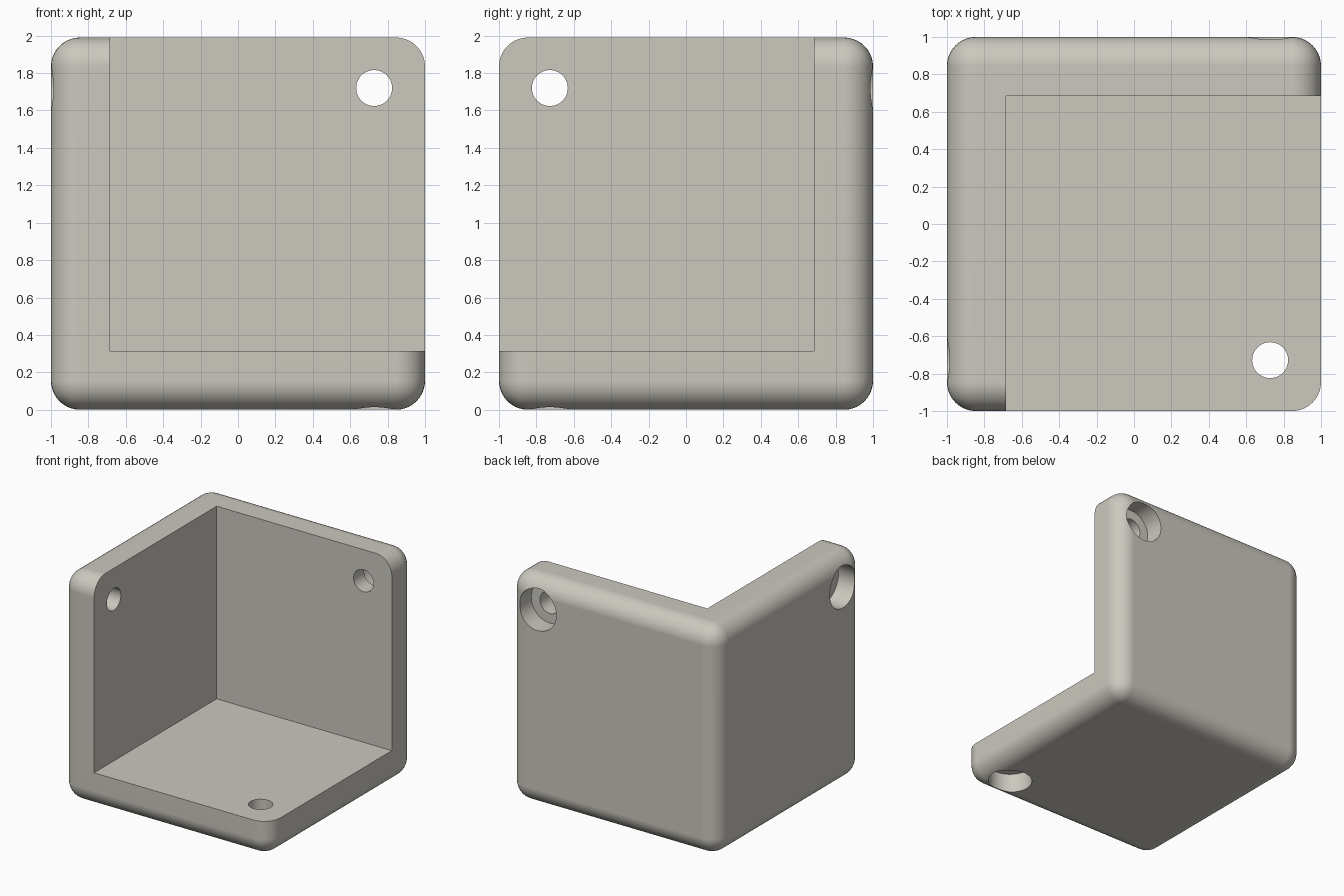
import bpy, bmesh, math
from mathutils import Matrix, Vector

if "Cube" in bpy.data.objects:
    bpy.data.objects.remove(bpy.data.objects["Cube"])

H = 1.99            # overall height
WALL = 0.315        # wall thickness
FILLET = 0.155      # outer edge radius
HOLE_R, BORE_R, BORE_DEPTH = 0.096, 0.18, 0.17


def make_object(name, bm):
    mesh = bpy.data.meshes.new(name)
    bmesh.ops.recalc_face_normals(bm, faces=bm.faces)
    bm.to_mesh(mesh)
    bm.free()
    obj = bpy.data.objects.new(name, mesh)
    bpy.context.collection.objects.link(obj)
    return obj


def box(name, lo, hi, bevel=0.0):
    lo, hi = Vector(lo), Vector(hi)
    bm = bmesh.new()
    bmesh.ops.create_cube(bm, size=1)
    for v in bm.verts:
        v.co = Vector([c * s for c, s in zip(v.co, hi - lo)]) + (lo + hi) / 2
    if bevel:
        bmesh.ops.bevel(bm, geom=bm.edges[:], offset=bevel, segments=10,
                        profile=0.5, affect='EDGES')
    return make_object(name, bm)


def cylinder(name, start, end, radius):
    start, end = Vector(start), Vector(end)
    axis = end - start
    rot = axis.to_track_quat('Z', 'Y').to_matrix().to_4x4()
    bm = bmesh.new()
    bmesh.ops.create_cone(bm, cap_ends=True, segments=48, radius1=radius, radius2=radius,
                          depth=axis.length, matrix=Matrix.Translation((start + end) / 2) @ rot)
    return make_object(name, bm)


# Rounded block that becomes the three-walled corner
bracket = box("corner_bracket", (-1, -1, 0), (1, 1, H), FILLET)

# Open inside of the corner
cutters = [box("inside_cutter", (-1 + WALL, -2, WALL), (2, 1 - WALL, 3))]

# Counterbored screw hole near the free corner of each wall:
# (point on the outer face, inward direction)
P = 0.728
screws = {
    "back": ((P, 1, H - 0.27), (0, -1, 0)),
    "left": ((-1, -P, H - 0.27), (1, 0, 0)),
    "floor": ((P, -P, 0), (0, 0, 1)),
}
for side, (point, inward) in screws.items():
    point, inward = Vector(point), Vector(inward)
    cutters.append(cylinder(side + "_hole_cutter", point - inward * 0.2,
                            point + inward * 0.5, HOLE_R))
    cutters.append(cylinder(side + "_bore_cutter", point - inward * 0.2,
                            point + inward * BORE_DEPTH, BORE_R))

bpy.context.view_layer.objects.active = bracket
for c in cutters:
    c.hide_render = True
    mod = bracket.modifiers.new(c.name, 'BOOLEAN')
    mod.operation, mod.solver, mod.object = 'DIFFERENCE', 'EXACT', c
    bpy.ops.object.modifier_apply(modifier=mod.name)
for c in cutters:
    bpy.data.objects.remove(c)

# Smooth fillets, crisp cut edges, flat faces kept flat
bracket.select_set(True)
bpy.ops.object.shade_smooth_by_angle(angle=math.radians(30))
normals = bracket.modifiers.new("flat_faces", 'WEIGHTED_NORMAL')
normals.keep_sharp = True

# Warm light grey
grey = bpy.data.materials.new("warm_grey")
grey.diffuse_color = (0.597, 0.578, 0.515, 1)
grey.use_nodes = True
grey.node_tree.nodes["Principled BSDF"].inputs["Base Color"].default_value = grey.diffuse_color
bracket.data.materials.clear()
bracket.data.materials.append(grey)
